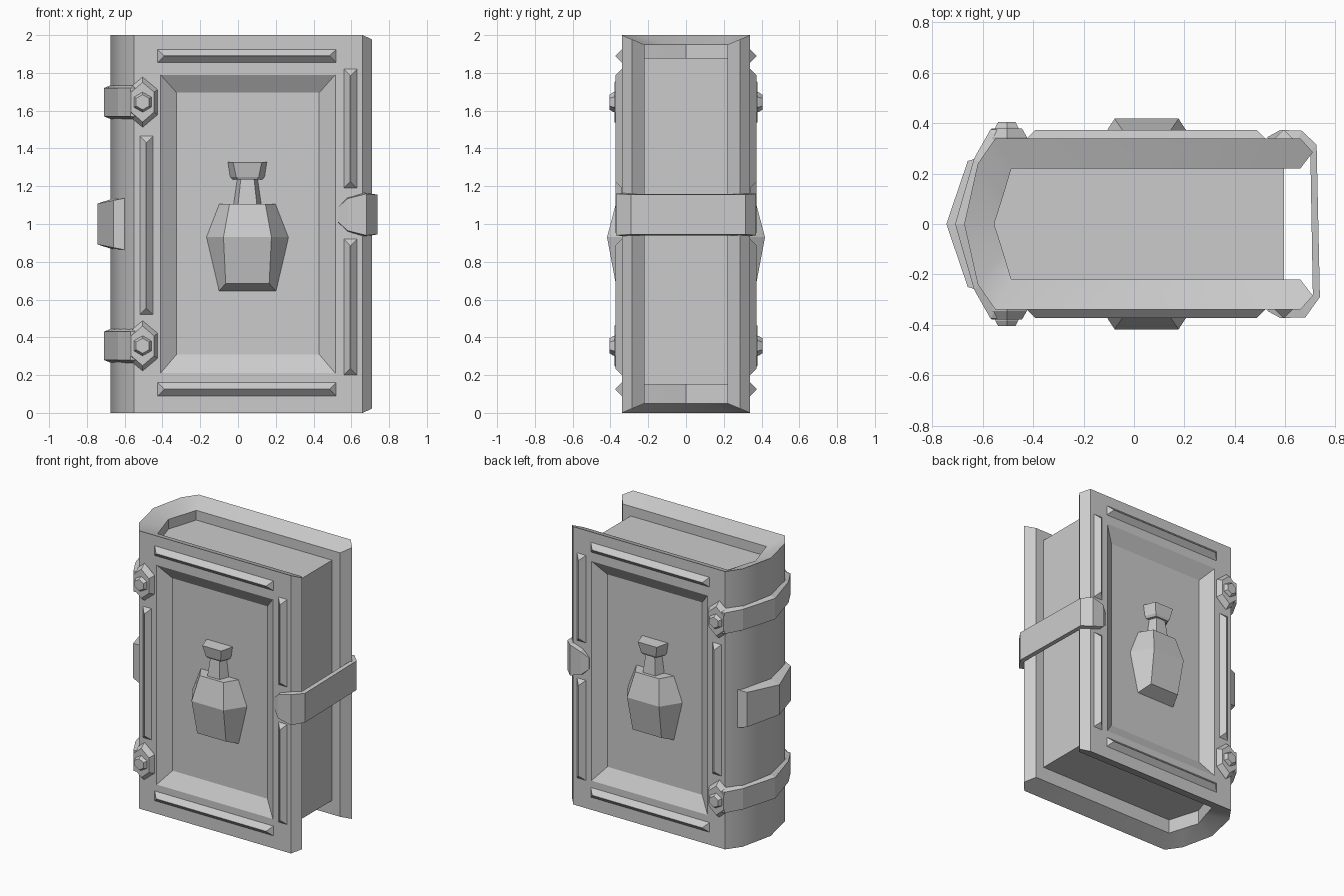
import bpy, bmesh, math

cube = bpy.data.objects.get("Cube")
if cube:
    bpy.data.objects.remove(cube, do_unlink=True)

GREY = (0.6, 0.6, 0.6, 1)
grey = bpy.data.materials.new("plain_grey")
grey.use_nodes = True
grey.diffuse_color = GREY
grey.node_tree.nodes["Principled BSDF"].inputs["Base Color"].default_value = GREY


def finish(name, bm, mirror=False, smooth=False):
    bmesh.ops.remove_doubles(bm, verts=bm.verts, dist=0.0005)
    bmesh.ops.recalc_face_normals(bm, faces=bm.faces)
    mesh = bpy.data.meshes.new(name)
    bm.to_mesh(mesh)
    bm.free()
    mesh.materials.append(grey)
    obj = bpy.data.objects.new(name, mesh)
    bpy.context.collection.objects.link(obj)
    if mirror:
        mod = obj.modifiers.new("both_sides", 'MIRROR')
        mod.use_axis = (False, True, False)
    if smooth:
        bpy.ops.object.select_all(action='DESELECT')
        obj.select_set(True)
        bpy.context.view_layer.objects.active = obj
        bpy.ops.object.shade_smooth_by_angle(angle=math.radians(30))
    return obj


def bridge(bm, a, b):
    for i in range(len(a)):
        j = (i + 1) % len(a)
        bm.faces.new((a[i], a[j], b[j], b[i]))


def loft(name, rings, mirror=True):
    """Solid through matching rings of points."""
    bm = bmesh.new()
    rows = [[bm.verts.new(p) for p in ring] for ring in rings]
    for a, b in zip(rows, rows[1:]):
        bridge(bm, a, b)
    bm.faces.new(rows[0])
    bm.faces.new(rows[-1])
    return finish(name, bm, mirror)


def ribbon(outer, inner, zc, skip=()):
    """Band along a path; points are (x, y, half height). Returns bmesh and sections."""
    bm = bmesh.new()
    rows = []
    for (ox, oy, oh), (ix, iy, ih) in zip(outer, inner):
        pts = ((ox, oy, oh), (ox, oy, -oh), (ix, iy, -ih), (ix, iy, ih))
        rows.append([bm.verts.new((x, y, zc + h)) for x, y, h in pts])
    for i, (a, b) in enumerate(zip(rows, rows[1:])):
        for k in range(4):
            if not (k == 0 and i in skip):
                m = (k + 1) % 4
                bm.faces.new((a[k], a[m], b[m], b[k]))
    bm.faces.new(rows[0])
    bm.faces.new(rows[-1])
    return bm, rows


def both(half):
    """Mirror a path that ends on the centre line."""
    return half + [(x, -y, h) for x, y, h in reversed(half[:-1])]


def rect(x0, x1, z0, z1, y):
    return [(x0, y, z0), (x1, y, z0), (x1, y, z1), (x0, y, z1)]


def hexagon(x, z, rx, rz, y):
    angles = [math.radians(30 + 60 * k) for k in range(6)]
    return [(x + rx * math.cos(a), y, z + rz * math.sin(a)) for a in angles]


# Cover: bent shell with sunken panels on both boards
outer = both([(.71, -.285, .977), (.66, -.34, 1), (-.55, -.34, 1), (-.62, -.24, 1), (-.674, 0, 1)])
inner = both([(.66, -.22, .95), (.6, -.22, .95), (-.487, -.22, .95), (-.52, -.11, .95), (-.555, 0, .95)])
bm, rows = ribbon(outer, inner, 1, skip=(1, len(outer) - 3))
for side, right, left in ((-1, rows[1], rows[2]), (1, rows[-2], rows[-3])):
    edge = [left[1], right[1], right[0], left[0]]
    rim = [bm.verts.new(p) for p in rect(-.41, .515, .21, 1.79, side * .34)]
    floor = [bm.verts.new(p) for p in rect(-.325, .43, .31, 1.695, side * .28)]
    bridge(bm, edge, rim)
    bridge(bm, rim, floor)
    bm.faces.new(floor)
finish("cover", bm, smooth=True)

# Page block
page_outline = [(.595, -.222), (-.487, -.222), (-.556, 0), (-.487, .222), (.595, .222)]
loft("pages", [[(x, y, z) for x, y in page_outline] for z in (.15, 1.88)], mirror=False)

# Ridged trim bars
bars = {
    "top_bar": (-.425, .52, 1.855, 1.925),
    "bottom_bar": (-.425, .52, .09, .16),
    "spine_side_bar": (-.52, -.45, .52, 1.465),
    "upper_edge_bar": (.56, .63, 1.19, 1.82),
    "lower_edge_bar": (.56, .63, .2, .92),
}
for name, (x0, x1, z0, z1) in bars.items():
    d = min(x1 - x0, z1 - z0) / 2 - .001
    loft(name, [rect(x0, x1, z0, z1, -.335), rect(x0, x1, z0, z1, -.34),
                rect(x0 + d, x1 - d, z0 + d, z1 - d, -.374)])

# Spine straps with hexagonal plates and bolts
for label, z in (("upper", 1.645), ("lower", .355)):
    bm, _ = ribbon(
        both([(-.5, -.375, .075), (-.57, -.375, .075), (-.635, -.26, .075), (-.71, 0, .075)]),
        both([(-.5, -.33, .095), (-.54, -.33, .095), (-.605, -.24, .095), (-.66, 0, .095)]), z)
    finish(label + "_strap", bm)
    loft(label + "_strap_plate", [hexagon(-.505, z, .092, .133, -.33),
                                  hexagon(-.505, z, .092, .133, -.345),
                                  hexagon(-.505, z, .07, .105, -.379)])
    loft(label + "_bolt", [hexagon(-.505, z, .055, .055, -.37),
                           hexagon(-.505, z, .052, .052, -.385),
                           hexagon(-.505, z, .04, .04, -.404)])

# Raised block on the middle of the spine
bm, _ = ribbon(
    both([(-.66, -.25, .125), (-.745, 0, .108)]),
    both([(-.595, -.27, .138), (-.65, 0, .138)]), 1)
finish("spine_block", bm)

# Closing band over the page edge
bm, _ = ribbon(
    [(.53, -.345, .04), (.58, -.373, .085), (.68, -.371, .11), (.738, -.29, .105),
     (.725, .315, .105), (.665, .371, .11), (.58, .373, .085), (.53, .345, .04)],
    [(.535, -.33, .045), (.58, -.33, .09), (.66, -.33, .115), (.71, -.28, .11),
     (.7, .29, .11), (.65, .33, .115), (.58, .33, .09), (.535, .33, .045)], 1.05)
finish("closing_band", bm)


# Bottle relief: half-hexagon sections stacked upward
def bottle_part(name, sections):
    cx, back = .05, -.27
    loft(name, [[(cx - w, back, zb), (cx - f, y, zf), (cx + f, y, zf), (cx + w, back, zb)]
                for w, f, y, zb, zf in sections])


bottle_part("bottle_body", [(.155, .115, -.372, .64, .685), (.223, .127, -.418, .93, .93),
                            (.155, .095, -.372, 1.105, 1.105)])
bottle_part("bottle_neck", [(.077, .05, -.35, 1.1, 1.1), (.057, .035, -.335, 1.24, 1.24)])
bottle_part("bottle_lip", [(.083, .05, -.347, 1.235, 1.235), (.095, .06, -.355, 1.25, 1.25),
                           (.107, .075, -.37, 1.33, 1.325)])
